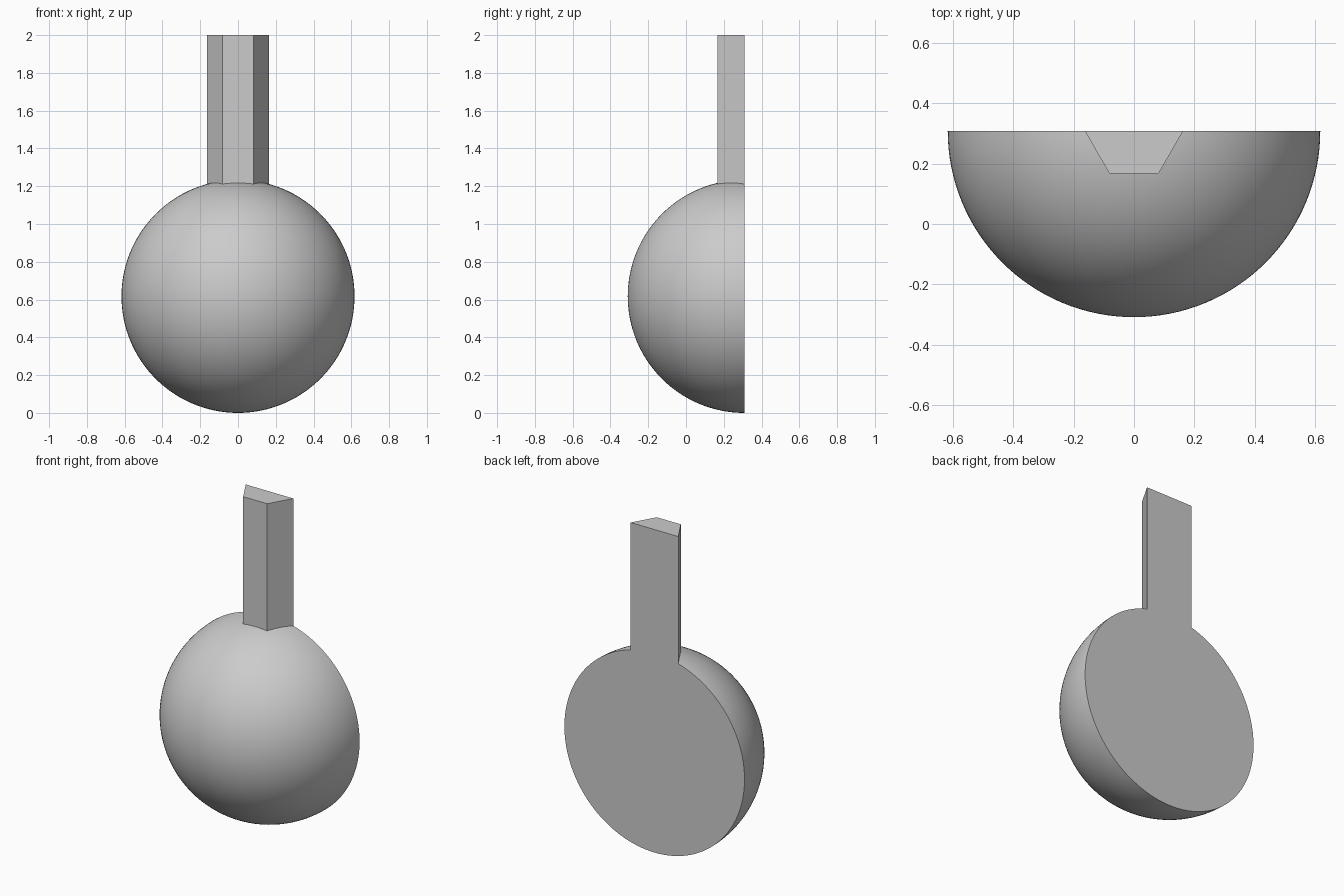
import bpy
import bmesh
from math import radians
from mathutils import Matrix, Vector

RADIUS = 0.617
BACK = RADIUS / 2      # y of the flat back
STEM_RADIUS = 0.163
HEIGHT = 2.0

cube = bpy.data.objects.get("Cube")
if cube:
    bpy.data.objects.remove(cube, do_unlink=True)

grey = bpy.data.materials.new("plain grey")
grey.use_nodes = True
colour = (0.6, 0.6, 0.6, 1)
grey.diffuse_color = colour
grey.node_tree.nodes["Principled BSDF"].inputs["Base Color"].default_value = colour


def make_object(name, bm):
    mesh = bpy.data.meshes.new(name)
    bm.to_mesh(mesh)
    bm.free()
    mesh.materials.append(grey)
    obj = bpy.data.objects.new(name, mesh)
    bpy.context.collection.objects.link(obj)
    return obj


# Whole ball, with its poles on the y axis so the equator lies on the back plane
bm = bmesh.new()
bmesh.ops.create_uvsphere(
    bm, u_segments=128, v_segments=64, radius=RADIUS,
    matrix=Matrix.Translation((0, BACK, RADIUS)) @ Matrix.Rotation(radians(90), 4, "X"))
body = make_object("half_ball_with_stem", bm)

# Six-sided stem, rooted inside the ball
bm = bmesh.new()
length = HEIGHT - RADIUS
bmesh.ops.create_cone(
    bm, cap_ends=True, segments=6, radius1=STEM_RADIUS, radius2=STEM_RADIUS, depth=length,
    matrix=Matrix.Translation((0, BACK, RADIUS + length / 2)))
# Turn corners onto the x axis if they are not there already
if max(v.co.x for v in bm.verts) < STEM_RADIUS - 0.001:
    bmesh.ops.rotate(bm, verts=bm.verts, cent=(0, BACK, 0),
                     matrix=Matrix.Rotation(radians(30), 3, "Z"))
stem = make_object("stem_joiner", bm)
stem.hide_render = True

# Join the two into one skin
union = body.modifiers.new("Join", "BOOLEAN")
union.operation = "UNION"
union.solver = "EXACT"
union.object = stem
bpy.context.view_layer.objects.active = body
bpy.ops.object.modifier_apply(modifier=union.name)
bpy.data.objects.remove(stem, do_unlink=True)

# Slice away the rear half and close the flat back
bm = bmesh.new()
bm.from_mesh(body.data)
bmesh.ops.bisect_plane(
    bm, geom=bm.verts[:] + bm.edges[:] + bm.faces[:], dist=0.0001,
    plane_co=Vector((0, BACK, 0)), plane_no=Vector((0, 1, 0)), clear_outer=True)
rim = [e for e in bm.edges if e.is_boundary]
bmesh.ops.edgeloop_fill(bm, edges=rim)
bmesh.ops.recalc_face_normals(bm, faces=bm.faces)
bm.to_mesh(body.data)
bm.free()

# Smooth ball, crisp stem and rim
for obj in bpy.context.selected_objects:
    obj.select_set(False)
body.select_set(True)
bpy.context.view_layer.objects.active = body
bpy.ops.object.shade_smooth_by_angle(angle=radians(30))
